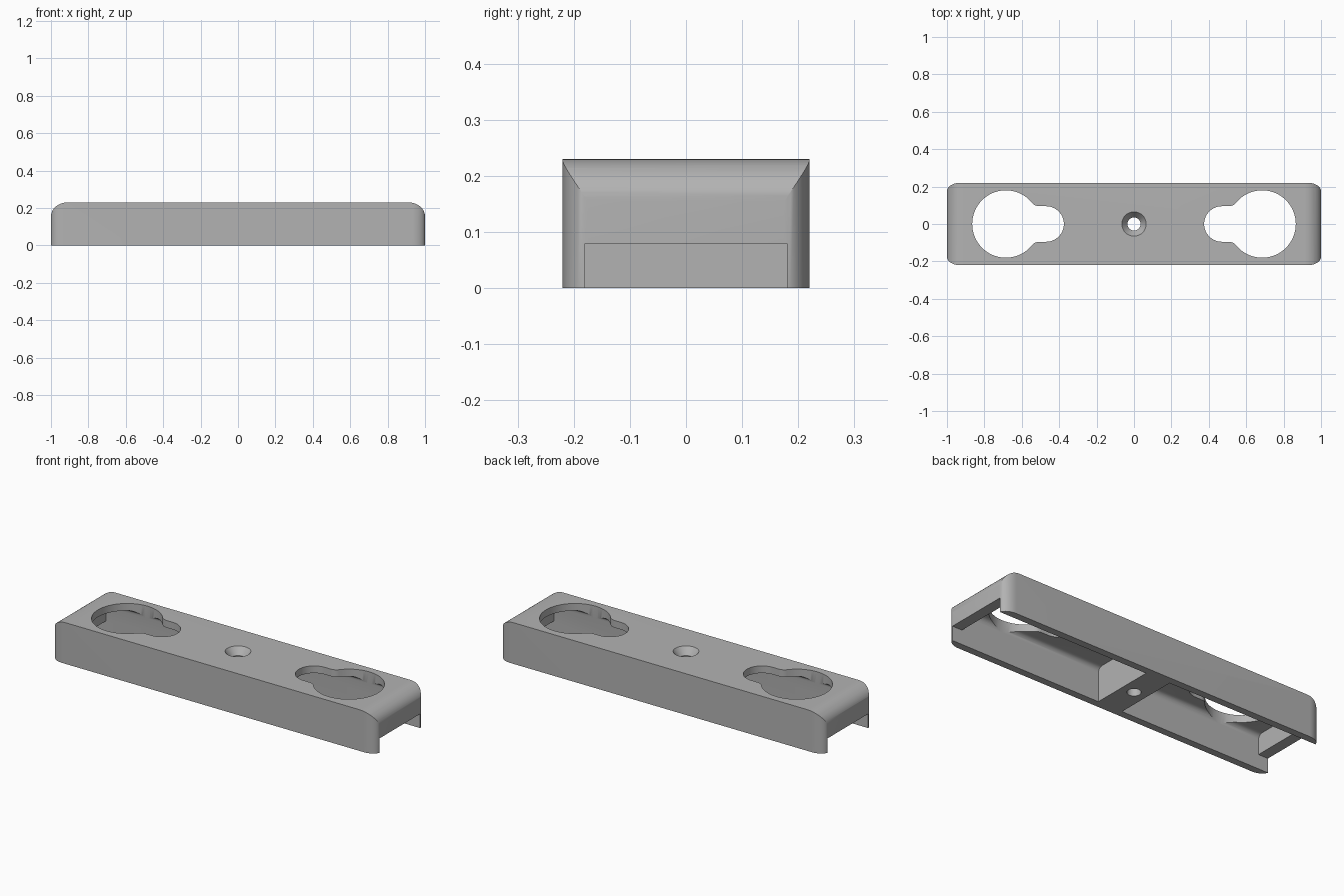
import bpy
import bmesh
from math import atan2, cos, pi, sin, sqrt, radians
from mathutils import Matrix

cube = bpy.data.objects.get("Cube")
if cube:
    bpy.data.objects.remove(cube, do_unlink=True)

HALF_X, HALF_Y, TOP = 1.0, 0.22, 0.23
CEILING, INNER_Y = 0.19, 0.18

grey = bpy.data.materials.new("plain grey")
grey.use_nodes = True
grey.diffuse_color = (0.45, 0.45, 0.45, 1)
grey.node_tree.nodes["Principled BSDF"].inputs["Base Color"].default_value = grey.diffuse_color


def arc(cx, cy, rx, ry, start, end, steps=12):
    angles = [start + (end - start) * i / steps for i in range(steps + 1)]
    return [(cx + rx * cos(a), cy + ry * sin(a)) for a in angles]


def prism(name, outline, axis, low, high):
    """Extrude a closed outline along one axis."""
    place = {"x": lambda u, v, w: (w, u, v),
             "y": lambda u, v, w: (u, w, v),
             "z": lambda u, v, w: (u, v, w)}[axis]
    bm = bmesh.new()
    ends = [[bm.verts.new(place(u, v, w)) for u, v in outline] for w in (low, high)]
    for ring in ends:
        bm.faces.new(ring)
    n = len(outline)
    for i in range(n):
        j = (i + 1) % n
        bm.faces.new((ends[0][i], ends[0][j], ends[1][j], ends[1][i]))
    return finish(name, bm)


def cone(name, r_low, r_high, low, high):
    bm = bmesh.new()
    bmesh.ops.create_cone(bm, cap_ends=True, segments=48, radius1=r_low, radius2=r_high,
                          depth=high - low, matrix=Matrix.Translation((0, 0, (low + high) / 2)))
    return finish(name, bm)


def finish(name, bm):
    bmesh.ops.recalc_face_normals(bm, faces=bm.faces)
    mesh = bpy.data.meshes.new(name)
    bm.to_mesh(mesh)
    bm.free()
    mesh.materials.append(grey)
    obj = bpy.data.objects.new(name, mesh)
    bpy.context.collection.objects.link(obj)
    return obj


def combine(target, tool, operation="DIFFERENCE"):
    """Apply a boolean and discard the tool."""
    mod = target.modifiers.new("cut", "BOOLEAN")
    mod.operation, mod.object, mod.solver = operation, tool, "EXACT"
    bpy.context.view_layer.objects.active = target
    bpy.ops.object.modifier_apply(modifier=mod.name)
    bpy.data.objects.remove(tool, do_unlink=True)


def mirrored(points, side):
    return [(side * x, y) for x, y in points]


# Body: rounded side outline crossed with rounded plan outline
rx, rz = 0.09, 0.075
right = [(HALF_X, 0)] + arc(HALF_X - rx, TOP - rz, rx, rz, 0, pi / 2)
body = prism("mounting_bracket", right + mirrored(right, -1)[::-1], "y", -HALF_Y, HALF_Y)
px, py = 0.07, 0.045
corner = arc(HALF_X - px, HALF_Y - py, px, py, 0, pi / 2)
half = [(x, -y) for x, y in corner[::-1]] + corner
plan = prism("plan", half + mirrored(half, -1)[::-1], "z", -0.1, 0.4)
combine(body, plan, "INTERSECT")

# Hollow section with rounded upper edges
r = 0.03
hollow = arc(INNER_Y - r, CEILING - r, r, r, 0, pi / 2, 8)
hollow = [(INNER_Y, -0.1)] + hollow
hollow += mirrored(hollow, -1)[::-1]

# Keyhole outline: big circle, concave fillet, small round end
big_x, big_r, small_x, small_r, fillet = 0.685, 0.18, 0.47, 0.095, 0.05
fy = small_r + fillet
fdx = sqrt((big_r + fillet) ** 2 - fy ** 2)
join = atan2(fy, fdx)
upper = arc(-big_x, 0, big_r, big_r, pi, join, 28)
upper += arc(-big_x + fdx, fy, fillet, fillet, join - pi, -pi / 2, 8)[1:]
upper += arc(-small_x, 0, small_r, small_r, pi / 2, 0, 14)
keyhole = upper + [(x, -y) for x, y in upper[-2:0:-1]]

for side in (-1, 1):
    span = sorted((side * 0.075, side * 0.94))
    combine(body, prism("hollow", hollow, "x", *span))
    # Low opening through the end wall
    span = sorted((side * 0.9, side * 1.1))
    w = INNER_Y
    combine(body, prism("notch", [(-w, -0.1), (w, -0.1), (w, 0.08), (-w, 0.08)], "x", *span))
    combine(body, prism("keyhole", mirrored(keyhole, -side), "z", 0.1, 0.4))

# Countersunk screw hole
combine(body, cone("screw_hole", 0.035, 0.035, -0.1, 0.4))
combine(body, cone("countersink", 0.035, 0.075, TOP - 0.04, TOP + 0.0133))

bpy.ops.object.select_all(action="DESELECT")
body.select_set(True)
bpy.context.view_layer.objects.active = body
bpy.ops.object.shade_smooth_by_angle(angle=radians(30))
